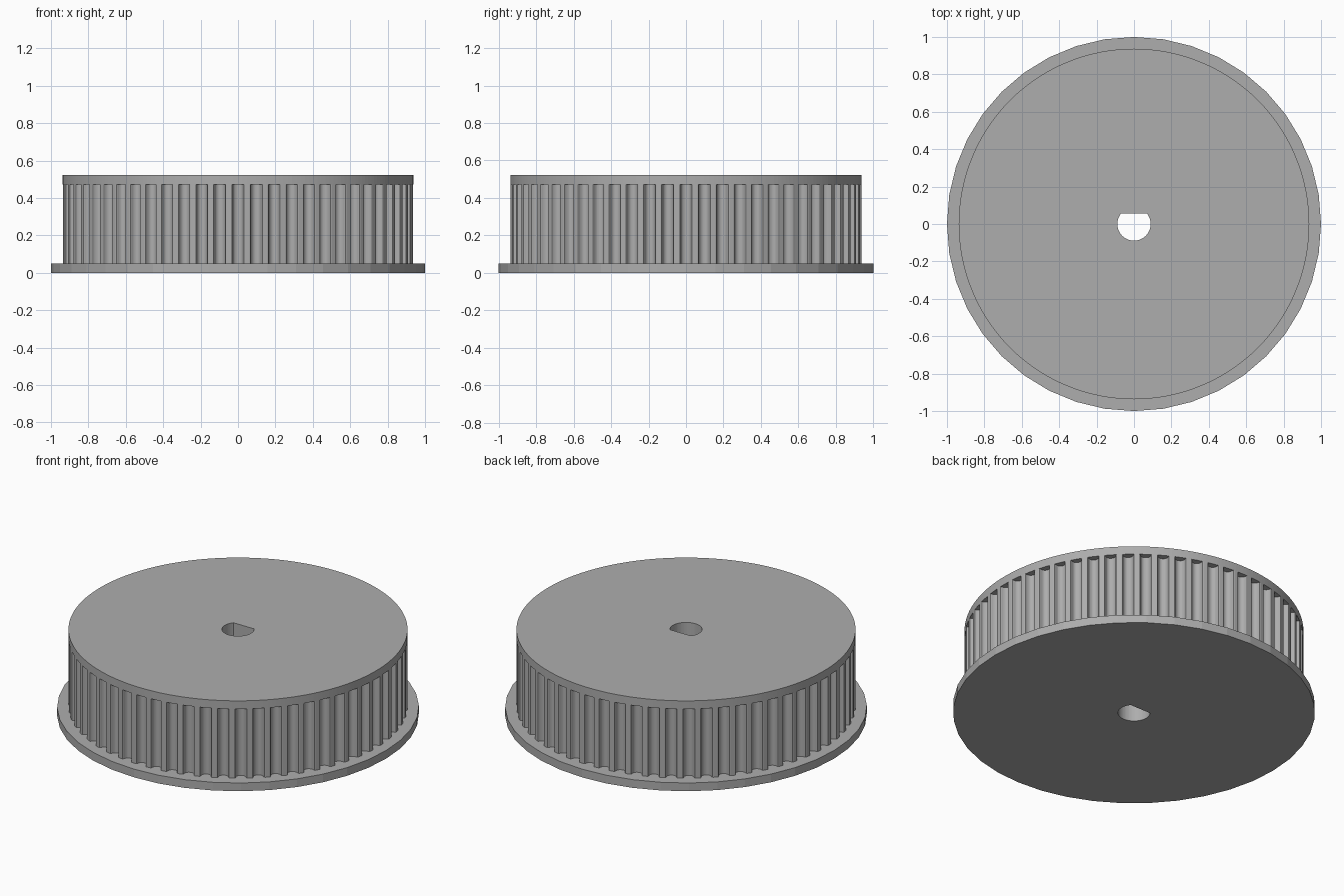
import bpy, bmesh
from math import sin, cos, pi, asin, sqrt

cube = bpy.data.objects.get("Cube")
if cube:
    bpy.data.objects.remove(cube, do_unlink=True)

TEETH = 60
MM = 0.0497                    # model units per millimetre
RIM = 0.937                    # radius of the toothed ring and top disc
Z_FLANGE, Z_TEETH, Z_TOP = 0.05, 0.4725, 0.522

grey = bpy.data.materials.new("plain grey")
grey.use_nodes = True
colour = (0.42, 0.42, 0.42, 1)
grey.diffuse_color = colour
grey.node_tree.nodes["Principled BSDF"].inputs["Base Color"].default_value = colour


def circle(radius, sides):
    return [(radius * cos(2 * pi * i / sides), radius * sin(2 * pi * i / sides))
            for i in range(sides)]


def d_bore(radius=0.089, flat=0.055, sides=48):
    """Round shaft hole with a flat on the back side."""
    start = pi - asin(flat / radius)
    sweep = pi + 2 * asin(flat / radius)
    return [(radius * cos(start + sweep * i / sides), radius * sin(start + sweep * i / sides))
            for i in range(sides + 1)]


def toothed_outline():
    """Rim with rounded belt grooves, the first one facing the front."""
    half = [(0.747, 0), (0.648, 0.037), (0.598, 0.13), (0.579, 0.238), (0.547, 0.343),
            (0.505, 0.444), (0.452, 0.54), (0.358, 0.637), (0.248, 0.707), (0.127, 0.75)]
    groove = [(-x, d) for x, d in half] + [(0, 0.764)] + half[::-1]
    points = []
    for i in range(TEETH):
        a = 2 * pi * i / TEETH
        for x, depth in groove:
            u = x * MM
            v = -sqrt(RIM ** 2 - u ** 2) + depth * MM
            points.append((u * cos(a) - v * sin(a), u * sin(a) + v * cos(a)))
    return points


def prism(name, outline, z0, z1, hole=None, caps=True):
    """Extrude an outline, with an optional hole, between two heights."""
    bm = bmesh.new()
    rims = {z0: [], z1: []}
    for loop in [outline] + ([hole] if hole else []):
        low, high = ([bm.verts.new((x, y, z)) for x, y in loop] for z in (z0, z1))
        n = len(loop)
        for i in range(n):
            j = (i + 1) % n
            corners = (low[i], low[j], high[j], high[i])
            bm.faces.new(corners if loop is outline else corners[::-1])
        for z, ring in ((z0, low), (z1, high)):
            rims[z] += [bm.edges.get((ring[i], ring[(i + 1) % n])) for i in range(n)]
    if caps:
        for edges in rims.values():
            bmesh.ops.triangle_fill(bm, edges=edges, use_beauty=True)
        bmesh.ops.recalc_face_normals(bm, faces=bm.faces)
    mesh = bpy.data.meshes.new(name)
    bm.to_mesh(mesh)
    bm.free()
    mesh.materials.append(grey)
    obj = bpy.data.objects.new(name, mesh)
    bpy.context.collection.objects.link(obj)
    return obj


bore = d_bore()
prism("bottom_flange", circle(1, 40), 0, Z_FLANGE, bore)
prism("top_disc", circle(RIM, TEETH * 4), Z_TEETH, Z_TOP, bore)

# Open-ended walls between the two discs
prism("toothed_ring", toothed_outline(), Z_FLANGE, Z_TEETH, caps=False)
bore_wall = prism("bore_wall", bore, Z_FLANGE, Z_TEETH, caps=False)
bore_wall.data.flip_normals()
